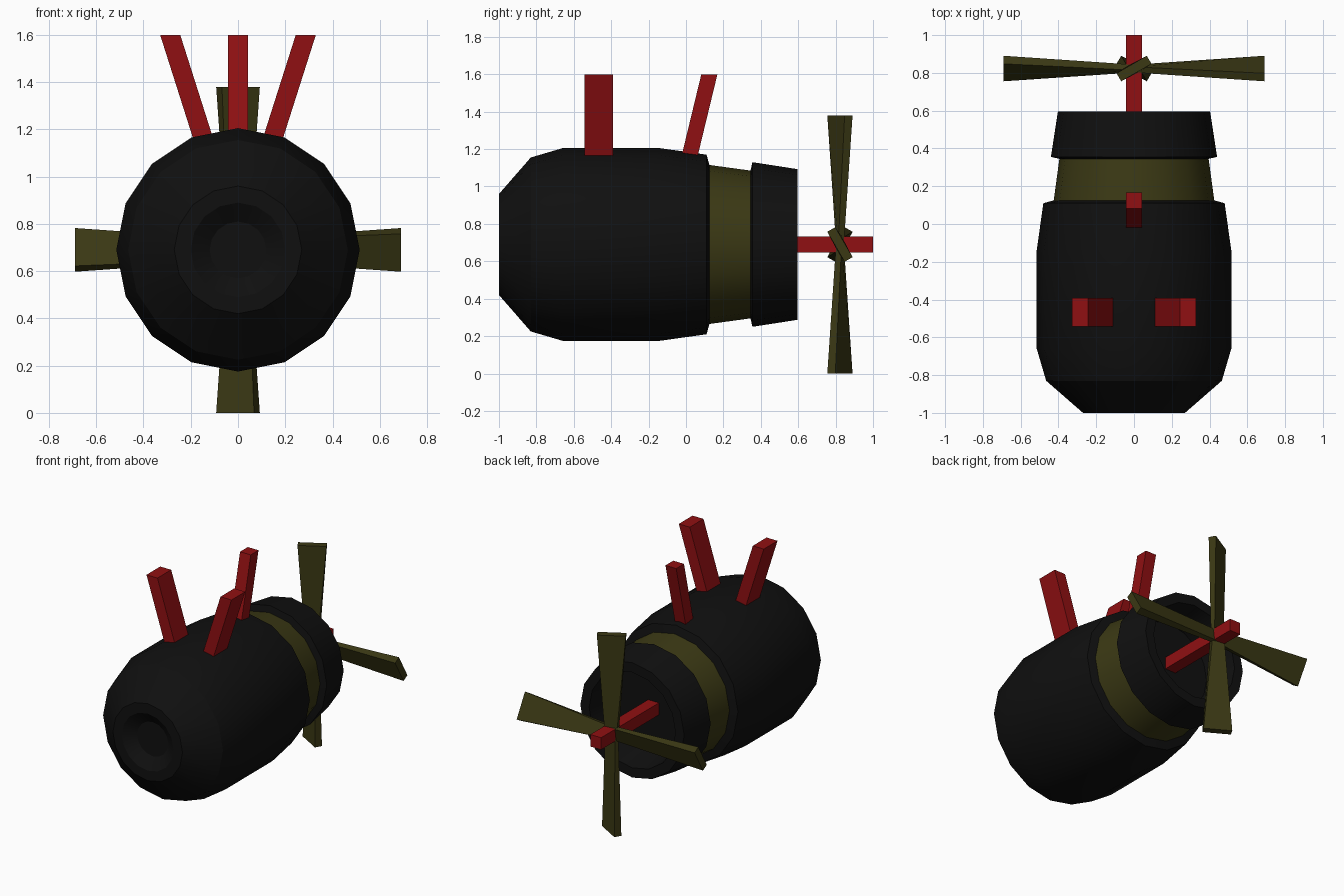
import bpy, bmesh, math
from mathutils import Matrix, Vector

if "Cube" in bpy.data.objects:
    bpy.data.objects.remove(bpy.data.objects["Cube"])

AXIS_Z = 0.69   # height of the body's long axis
SIDES = 16


def material(name, rgb):
    m = bpy.data.materials.new(name)
    m.diffuse_color = (*rgb, 1)
    m.use_nodes = True
    m.node_tree.nodes["Principled BSDF"].inputs["Base Color"].default_value = m.diffuse_color
    return m


BLACK = material("black", (0.005, 0.005, 0.005))
OLIVE = material("olive", (0.043, 0.040, 0.007))
RED = material("red", (0.28, 0.005, 0.006))


def add_object(name, bm, mat, smooth=False):
    mesh = bpy.data.meshes.new(name)
    bm.to_mesh(mesh)
    bm.free()
    mesh.materials.append(mat)
    ob = bpy.data.objects.new(name, mesh)
    bpy.context.collection.objects.link(ob)
    if smooth:
        bpy.ops.object.select_all(action='DESELECT')
        ob.select_set(True)
        bpy.context.view_layer.objects.active = ob
        bpy.ops.object.shade_smooth_by_angle(angle=math.radians(30))
    return ob


def lathe(name, profile, mat, cap_front=False, cap_back=False):
    """Revolve (y, radius) points around the body axis."""
    bm = bmesh.new()
    rings = []
    for y, r in profile:
        angles = [2 * math.pi * k / SIDES for k in range(SIDES)]
        rings.append([bm.verts.new((r * math.sin(a), y, AXIS_Z + r * math.cos(a))) for a in angles])
    for a, b in zip(rings, rings[1:]):
        for k in range(SIDES):
            n = (k + 1) % SIDES
            bm.faces.new((a[k], a[n], b[n], b[k]))
    if cap_front:
        bm.faces.new(rings[0][::-1])
    if cap_back:
        bm.faces.new(rings[-1])
    return add_object(name, bm, mat, smooth=True)


def loft(bm, start, end):
    """Closed block between two four-point sections."""
    a = [bm.verts.new(p) for p in start]
    b = [bm.verts.new(p) for p in end]
    faces = [bm.faces.new(a), bm.faces.new(b)]
    for k in range(4):
        n = (k + 1) % 4
        faces.append(bm.faces.new((a[k], a[n], b[n], b[k])))
    bmesh.ops.recalc_face_normals(bm, faces=faces)


def rect(cx, cy, z, w, d):
    return [(cx + sx * w / 2, cy + sy * d / 2, z) for sx, sy in ((-1, -1), (1, -1), (1, 1), (-1, 1))]


# Body: front shell with dished nose, coloured band, hollow tail ring
lathe("front_shell", [(-0.945, 0.12), (-1, 0.20), (-1, 0.27), (-0.83, 0.465), (-0.66, 0.515),
                      (-0.14, 0.515), (0.11, 0.48), (0.125, 0.425)], BLACK, cap_front=True)
lathe("band", [(0.125, 0.425), (0.345, 0.395)], OLIVE)
lathe("tail_ring", [(0.345, 0.395), (0.355, 0.44), (0.595, 0.403), (0.595, 0.335),
                    (0.36, 0.30)], BLACK, cap_back=True)

# Leaning fins on top
for side, name in ((1, "right_fin"), (-1, "left_fin")):
    bm = bmesh.new()
    loft(bm, rect(side * 0.112, -0.467, 1.05, 0.085, 0.152), rect(side * 0.287, -0.467, 1.6, 0.085, 0.152))
    add_object(name, bm, RED)
bm = bmesh.new()
loft(bm, rect(0, -0.008, 1.05, 0.083, 0.086), rect(0, 0.125, 1.6, 0.083, 0.086))
add_object("rear_fin", bm, RED)

# Square propeller shaft
bm = bmesh.new()
loft(bm, rect(0, 0.675, AXIS_Z - 0.042, 0.084, 0.65), rect(0, 0.675, AXIS_Z + 0.042, 0.084, 0.65))
add_object("shaft", bm, RED)


# Four twisted, tapering propeller blades
def section(x, width, thick, tilt):
    c, s = math.cos(tilt), math.sin(tilt)
    across, through = Vector((0, -s, c)) * width / 2, Vector((0, c, s)) * thick / 2
    return [Vector((x, 0, 0)) + across * i + through * j for i, j in ((-1, -1), (1, -1), (1, 1), (-1, 1))]


bm = bmesh.new()
hub = Matrix.Translation((0, 0.823, AXIS_Z))
for k in range(4):
    turn = hub @ Matrix.Rotation(k * math.pi / 2, 4, 'Y')
    loft(bm, [turn @ p for p in section(0.0, 0.085, 0.03, math.radians(8))],
         [turn @ p for p in section(0.69, 0.185, 0.049, math.radians(30))])
add_object("propeller", bm, OLIVE)
